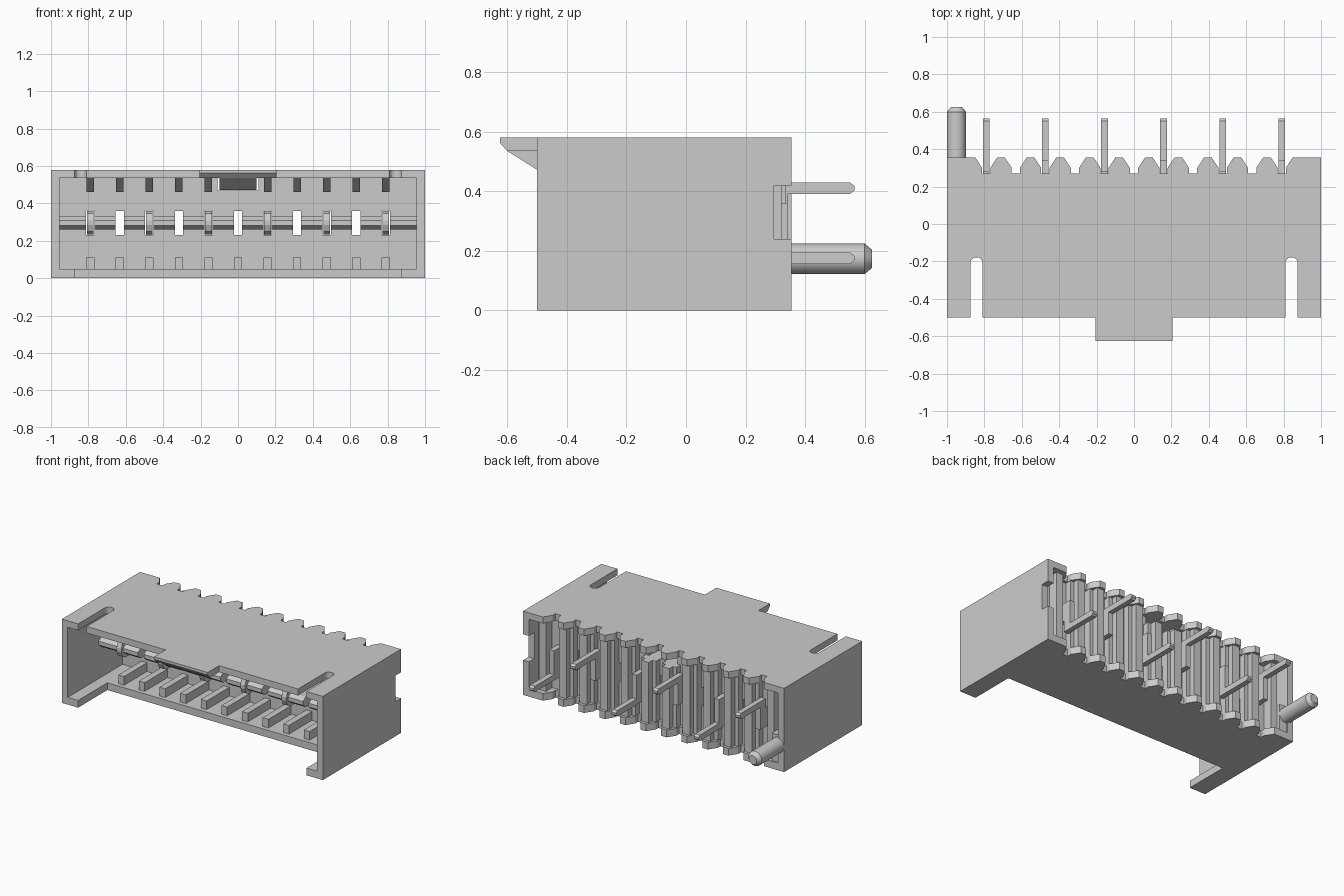
import bpy, bmesh, math
from mathutils import Matrix

if "Cube" in bpy.data.objects:
    bpy.data.objects.remove(bpy.data.objects["Cube"])

GREY = (0.6, 0.6, 0.6, 1.0)
mat = bpy.data.materials.new("light_grey")
mat.use_nodes = True
mat.diffuse_color = GREY
mat.node_tree.nodes["Principled BSDF"].inputs["Base Color"].default_value = GREY

PITCH = 0.158
SLOTS = [PITCH * i for i in range(-5, 6)]      # contact positions, -x to +x
BACK, FRONT, TOP, WALL = 0.355, -0.5, 0.58, 0.045


def prism(bm, pts, axis, lo, hi):
    """Extrude a 2D outline along an axis: x takes (y,z), y takes (x,z), z takes (x,y)."""
    place = {"x": lambda a, b: (lo, a, b),
             "y": lambda a, b: (a, lo, b),
             "z": lambda a, b: (a, b, lo)}[axis]
    face = bm.faces.new([bm.verts.new(place(a, b)) for a, b in pts])
    ext = bmesh.ops.extrude_face_region(bm, geom=[face])["geom"]
    shift = [hi - lo if axis == k else 0 for k in "xyz"]
    bmesh.ops.translate(bm, vec=shift, verts=[g for g in ext if isinstance(g, bmesh.types.BMVert)])


def box(bm, x0, x1, y0, y1, z0, z1):
    prism(bm, [(x0, y0), (x1, y0), (x1, y1), (x0, y1)], "z", z0, z1)


def finish(bm, name, smooth=False):
    bmesh.ops.recalc_face_normals(bm, faces=bm.faces[:])
    me = bpy.data.meshes.new(name)
    bm.to_mesh(me)
    bm.free()
    me.materials.append(mat)
    ob = bpy.data.objects.new(name, me)
    bpy.context.collection.objects.link(ob)
    if smooth:
        bpy.ops.object.select_all(action="DESELECT")
        bpy.context.view_layer.objects.active = ob
        ob.select_set(True)
        bpy.ops.object.shade_smooth_by_angle(angle=math.radians(35))
    return ob


def toothed_edge():
    """Notched rear edge, running from +x to -x."""
    pts = [(1, BACK)]
    for x in reversed(SLOTS):
        pts += [(x + 0.058, BACK), (x + 0.022, 0.30), (x + 0.022, 0.27),
                (x - 0.022, 0.27), (x - 0.022, 0.30), (x - 0.058, BACK)]
    return pts + [(-1, BACK)]


# Roof with two round-ended slots at the front
def roof_slot(cx):
    r, yc = 0.0325, -0.21
    arc = [(cx - r * math.cos(a), yc + r * math.sin(a))
           for a in [math.pi * i / 10 for i in range(11)]]
    return [(cx - r, FRONT)] + arc + [(cx + r, FRONT)]


bm = bmesh.new()
prism(bm, toothed_edge() + [(-1, FRONT)] + roof_slot(-0.8425) + roof_slot(0.8425) + [(1, FRONT)],
      "z", TOP - WALL, TOP)
finish(bm, "roof")

# Floor, cut back between two corner feet
bm = bmesh.new()
prism(bm, toothed_edge() + [(-1, FRONT), (-0.875, FRONT), (-0.875, -0.18),
                            (0.875, -0.18), (0.875, FRONT), (1, FRONT)], "z", 0, 0.05)
finish(bm, "floor")

# Side walls, the +x one notched at the rear
z0, z1 = 0.05, TOP - WALL
bm = bmesh.new()
prism(bm, [(FRONT, z0), (BACK, z0), (BACK, 0.24), (0.295, 0.24), (0.295, 0.42),
           (BACK, 0.42), (BACK, z1), (FRONT, z1)], "x", 1 - WALL, 1)
finish(bm, "left_wall")
bm = bmesh.new()
box(bm, -1, -1 + WALL, FRONT, BACK, z0, z1)
finish(bm, "right_wall")

# Rear wall with a row of contact openings and a latch window
bm = bmesh.new()
y0, y1 = 0.10, 0.25
W = 1 - WALL
box(bm, -W, W, y0, y1, z0, 0.23)
box(bm, -W, W, y0, y1, 0.36, 0.47)
for s in (-1, 1):
    box(bm, *sorted((s * 0.11, s * W)), y0, y1, 0.47, z1)
edges = [-W] + [x + d for x in SLOTS for d in (-0.022, 0.022)] + [W]
spans = list(zip(edges[::2], edges[1::2]))
for a, b in spans:
    box(bm, a, b, y0, y1, 0.23, 0.36)
finish(bm, "rear_wall")

# Tongue inside the cavity, split by the contact openings
bm = bmesh.new()
for a, b in spans:
    prism(bm, [(y0, 0.26), (-0.13, 0.26), (-0.16, 0.283), (-0.16, 0.31),
               (-0.13, 0.33), (y0, 0.33)], "x", a, b)
finish(bm, "tongue")

# Stepped columns between the contacts on the rear face
bm = bmesh.new()
for i in range(10):
    c = SLOTS[i] + PITCH / 2
    if abs(c) < 0.1:
        top = 0.47
    else:
        top = z1
    prism(bm, [(c - 0.055, y1), (c + 0.055, y1), (c + 0.055, 0.295), (c + 0.028, 0.295),
               (c + 0.028, 0.335), (c - 0.028, 0.335), (c - 0.028, 0.295), (c - 0.055, 0.295)],
          "z", z0, top)
for s in (-1, 1):
    box(bm, *sorted((s * 0.85, s * 0.90)), y1, 0.32, z0, z1)
finish(bm, "rear_columns")

# Guide ribs on the floor and under the roof
bm = bmesh.new()
for x in SLOTS:
    box(bm, x - 0.022, x + 0.022, -0.15, y0, 0.05, 0.11)
finish(bm, "floor_ribs")
bm = bmesh.new()
for x in SLOTS:
    if abs(x) > 0.1:
        prism(bm, [(-0.15, z1), (-0.04, 0.46), (y0, 0.46), (y0, z1)], "x", x - 0.02, x + 0.02)
finish(bm, "roof_ribs")

# Latch tab at the front of the roof with a wedge beneath it
bm = bmesh.new()
prism(bm, [(FRONT, TOP), (-0.625, TOP), (-0.625, 0.562), (-0.60, z1), (FRONT, z1)],
      "x", -0.205, 0.205)
finish(bm, "latch_tab")
bm = bmesh.new()
prism(bm, [(-0.60, z1), (FRONT, 0.472), (-0.47, 0.472), (-0.47, z1)], "x", -0.1, 0.1)
finish(bm, "latch_wedge")


# Bent contacts, alternating between upper and lower tails
def tail(z):
    return [(0.55, z - 0.02), (0.565, z - 0.008), (0.565, z + 0.008), (0.55, z + 0.02)]


blade = [(0.28, 0.36), (-0.13, 0.36), (-0.16, 0.345), (-0.175, 0.31),
         (-0.175, 0.285), (-0.16, 0.25), (-0.13, 0.235)]
upper = blade + [(0.34, 0.235), (0.34, 0.39)] + tail(0.41) + [(0.28, 0.43)]
lower = ([(0.34, 0.36)] + blade[1:] + [(0.28, 0.235), (0.28, 0.155)]
         + tail(0.175) + [(0.34, 0.195)])
for i, x in enumerate(SLOTS[::2]):
    bm = bmesh.new()
    prism(bm, lower if i % 2 else upper, "x", x - 0.018, x + 0.018)
    finish(bm, f"contact_{i + 1}")

# Locating peg with a chamfered tip, on a mounting block
bm = bmesh.new()
for a, b, r0, r1 in ((0.25, 0.60, 0.051, 0.051), (0.60, 0.625, 0.051, 0.03)):
    m = Matrix.Translation((-0.949, (a + b) / 2, 0.173)) @ Matrix.Rotation(-math.pi / 2, 4, "X")
    bmesh.ops.create_cone(bm, cap_ends=(r0 != r1), segments=32, radius1=r0, radius2=r1,
                          depth=b - a, matrix=m)
# drop the hidden disc between shaft and tip
hidden = [f for f in bm.faces if len(f.verts) > 4 and f.calc_center_median().y < 0.61]
bmesh.ops.delete(bm, geom=hidden, context="FACES")
bmesh.ops.remove_doubles(bm, verts=bm.verts[:], dist=0.0005)
finish(bm, "locating_peg", smooth=True)
bm = bmesh.new()
box(bm, -1 + WALL, -0.90, y1, 0.345, z0, 0.24)
finish(bm, "peg_block")
